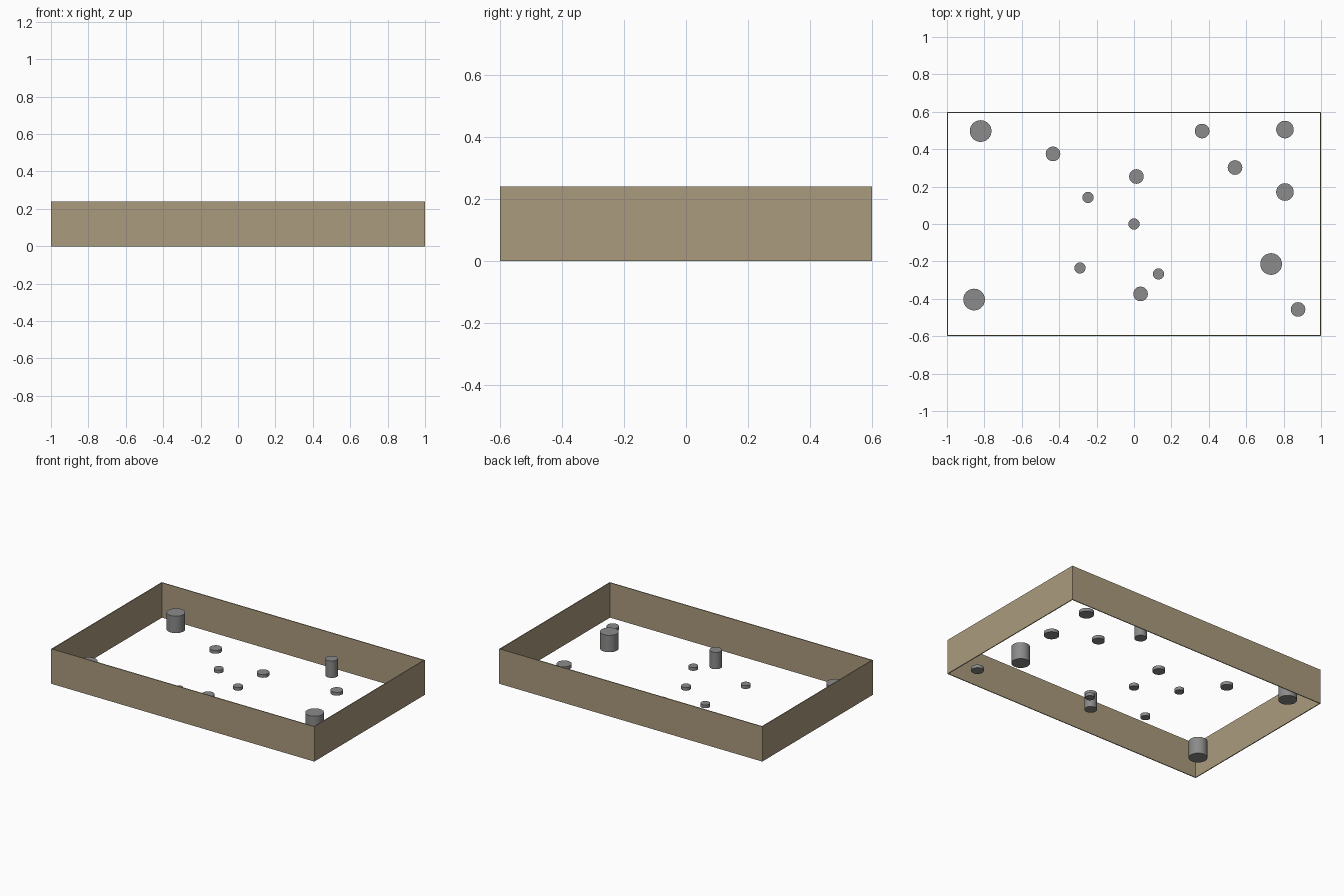
import bpy, bmesh, math

if "Cube" in bpy.data.objects:
    bpy.data.objects.remove(bpy.data.objects["Cube"])

def material(name, rgb):
    m = bpy.data.materials.new(name)
    m.diffuse_color = (*rgb, 1.0)
    m.use_nodes = True
    m.node_tree.nodes["Principled BSDF"].inputs["Base Color"].default_value = m.diffuse_color
    return m

TAN = material("tan wall", (0.402, 0.328, 0.205))
GREY = material("stone grey", (0.254, 0.256, 0.252))

W, D, H, T = 1.0, 0.6, 0.24, 0.006   # half width, half depth, height, wall thickness
BASE, LOW, TALL = 0.004, 0.026, 0.12

# Open rectangular wall: a ring profile extruded upwards
bm = bmesh.new()
def ring(x, y, z):
    return [bm.verts.new((sx * x, sy * y, z)) for sx, sy in ((-1, -1), (1, -1), (1, 1), (-1, 1))]
rings = [ring(W, D, 0), ring(W, D, H), ring(W - T, D - T, H), ring(W - T, D - T, 0)]
for k in range(4):
    a, b = rings[k], rings[(k + 1) % 4]
    for i in range(4):
        j = (i + 1) % 4
        bm.faces.new((a[i], a[j], b[j], b[i]))
bmesh.ops.recalc_face_normals(bm, faces=bm.faces)
mesh = bpy.data.meshes.new("perimeter_wall")
bm.to_mesh(mesh)
bm.free()
mesh.materials.append(TAN)
bpy.context.collection.objects.link(bpy.data.objects.new("perimeter_wall", mesh))

def cylinder(name, x, y, r, top):
    bpy.ops.mesh.primitive_cylinder_add(vertices=32, radius=r, depth=top - BASE,
                                        location=(x, y, (top + BASE) / 2))
    o = bpy.context.object
    o.name = name
    o.data.materials.append(GREY)
    bpy.ops.object.shade_smooth_by_angle(angle=math.radians(40))

# Tall posts
for x, y, r in ((-0.82, 0.497, 0.058), (-0.855, -0.404, 0.058), (0.733, -0.214, 0.058),
                (0.364, 0.497, 0.039), (0.035, -0.374, 0.039)):
    cylinder("tall_post", x, y, r, TALL)

# Low discs
for x, y, r in ((-0.433, 0.375, 0.039), (0.013, 0.254, 0.039), (0.54, 0.302, 0.039),
                (0.877, -0.457, 0.039), (0.807, 0.171, 0.047), (0.807, 0.505, 0.047),
                (-0.246, 0.142, 0.03), (0, 0, 0.03), (-0.289, -0.235, 0.03), (0.131, -0.267, 0.03)):
    cylinder("low_disc", x, y, r, LOW)
